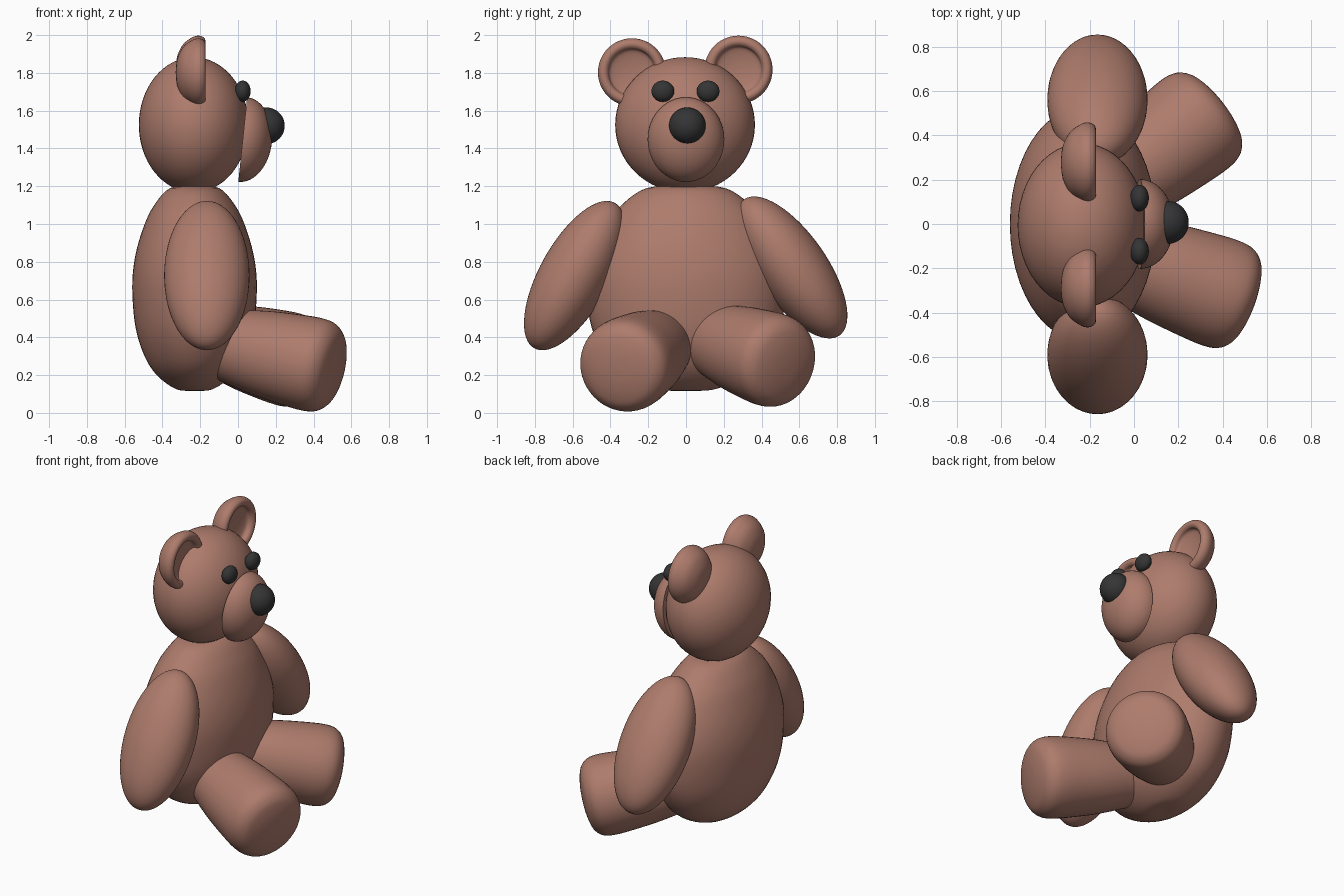
import bpy, math
from mathutils import Vector, Matrix

if "Cube" in bpy.data.objects:
    bpy.data.objects.remove(bpy.data.objects["Cube"])


def material(name, color):
    m = bpy.data.materials.new(name)
    m.diffuse_color = (*color, 1)
    m.use_nodes = True
    m.node_tree.nodes["Principled BSDF"].inputs["Base Color"].default_value = m.diffuse_color
    return m


BROWN = material("brown_plush", (0.42, 0.20, 0.15))
DARK = material("dark_button", (0.035, 0.035, 0.035))


def finish(ob, name, mat, angle=50):
    ob.name = name
    ob.data.materials.append(mat)
    bpy.ops.object.select_all(action='DESELECT')
    ob.select_set(True)
    bpy.context.view_layer.objects.active = ob
    bpy.ops.object.shade_smooth_by_angle(angle=math.radians(angle))
    return ob


def ellipsoid(name, loc, radii, mat=BROWN, rot=(0, 0, 0)):
    bpy.ops.mesh.primitive_uv_sphere_add(segments=48, ring_count=32, location=loc, rotation=rot)
    ob = bpy.context.object
    ob.scale = radii
    return finish(ob, name, mat)


def smooth_profile(pts, steps=5):
    # Catmull-Rom curve through the (radius, height) points
    out = []
    for i in range(len(pts) - 1):
        p = [Vector(pts[max(0, min(len(pts) - 1, i + k))]) for k in (-1, 0, 1, 2)]
        for j in range(steps):
            t = j / steps
            out.append(0.5 * (2 * p[1] + (p[2] - p[0]) * t
                              + (2 * p[0] - 5 * p[1] + 4 * p[2] - p[3]) * t * t
                              + (3 * p[1] - p[0] - 3 * p[2] + p[3]) * t ** 3))
    return out + [Vector(pts[-1])]


def lathe(name, pts, loc, axis=(0, 0, 1), scale=(1, 1, 1), seg=48, smooth=True):
    # revolve a profile that starts and ends on the axis, then aim it along axis
    prof = smooth_profile(pts) if smooth else [Vector(p) for p in pts]
    inner = prof[1:-1]
    verts = [(0, 0, prof[0].y)]
    for r, h in inner:
        for k in range(seg):
            a = 2 * math.pi * k / seg
            verts.append((max(r, 0.001) * math.cos(a), max(r, 0.001) * math.sin(a), h))
    verts.append((0, 0, prof[-1].y))
    last, faces = len(verts) - 1, []
    for k in range(seg):
        n = (k + 1) % seg
        faces.append((0, 1 + n, 1 + k))
        for i in range(len(inner) - 1):
            a, b = 1 + i * seg, 1 + (i + 1) * seg
            faces.append((a + k, a + n, b + n, b + k))
        b = 1 + (len(inner) - 1) * seg
        faces.append((b + k, b + n, last))
    me = bpy.data.meshes.new(name)
    me.from_pydata(verts, [], faces)
    rot = Vector((0, 0, 1)).rotation_difference(Vector(axis)).to_matrix().to_4x4()
    me.transform(Matrix.Translation(loc) @ Matrix.Diagonal((*scale, 1)) @ rot)
    ob = bpy.data.objects.new(name, me)
    bpy.context.collection.objects.link(ob)
    return finish(ob, name, BROWN)


# Body: egg profile, wider across than deep
body = [(0, .12), (.09, .123), (.19, .19), (.26, .29), (.312, .45), (.33, .66),
        (.316, .82), (.275, .97), (.22, 1.09), (.13, 1.19), (0, 1.2)]
lathe("body", body, (-.23, 0, 0), scale=(1, 1.6, 1))

# Head
ellipsoid("head", (-.235, -.005, 1.525), (.29, .37, .358))

# Muzzle: half dome with its flat back set into the face
dome = [(0, 0)] + [(math.cos(a), math.sin(a)) for a in
                   [i * math.pi / 32 for i in range(17)]]
muzzle = lathe("muzzle", dome, (0, 0, 0), axis=(1, 0, 0), smooth=False)
muzzle.scale = (.155, .203, .225)
muzzle.location = (.025, 0, 1.447)
muzzle.rotation_euler = (0, math.radians(6), 0)

# Nose
ellipsoid("nose", (.15, .007, 1.52), (.097, .097, .097), DARK)

# Ears and eyes: a cup with a thick rim, and a flattened button
ear = [(0, -.155), (.07, -.147), (.135, -.115), (.172, -.065), (.18, -.03), (.168, -.004),
       (.147, .003), (.128, -.008), (.115, -.035), (.06, -.05), (0, -.055)]
for side, s in (("left", -1), ("right", 1)):
    lathe(side + "_ear", ear, (-.175, .282 * s - .004, 1.81 + .007 * s), axis=(1, 0, 0))
    ellipsoid(side + "_eye", (.025, .12 * s - .003, 1.703), (.042, .06, .056), DARK)

# Arms: long ellipsoids hanging outwards
for side, y, z, tilt in (("left", -.59, .727, -29), ("right", .56, .77, 35)):
    ellipsoid(side + "_arm", (-.165, y, z), (.226, .185, .44), rot=(math.radians(tilt), 0, 0))

# Legs: rounded stubs widening towards the foot
leg = [(0, -.65), (.1, -.635), (.17, -.58), (.2, -.45), (.226, -.3), (.242, -.15), (.25, -.02),
       (.24, .055), (.205, .1), (.155, .122), (.08, .136), (0, .14)]
pitch = math.radians(-12)
for side, loc, yaw in (("left", (.4, -.315, .255), -20), ("right", (.28, .455, .28), 38)):
    w = math.radians(yaw)
    d = (math.cos(pitch) * math.cos(w), math.cos(pitch) * math.sin(w), math.sin(pitch))
    lathe(side + "_leg", leg, loc, axis=d)
